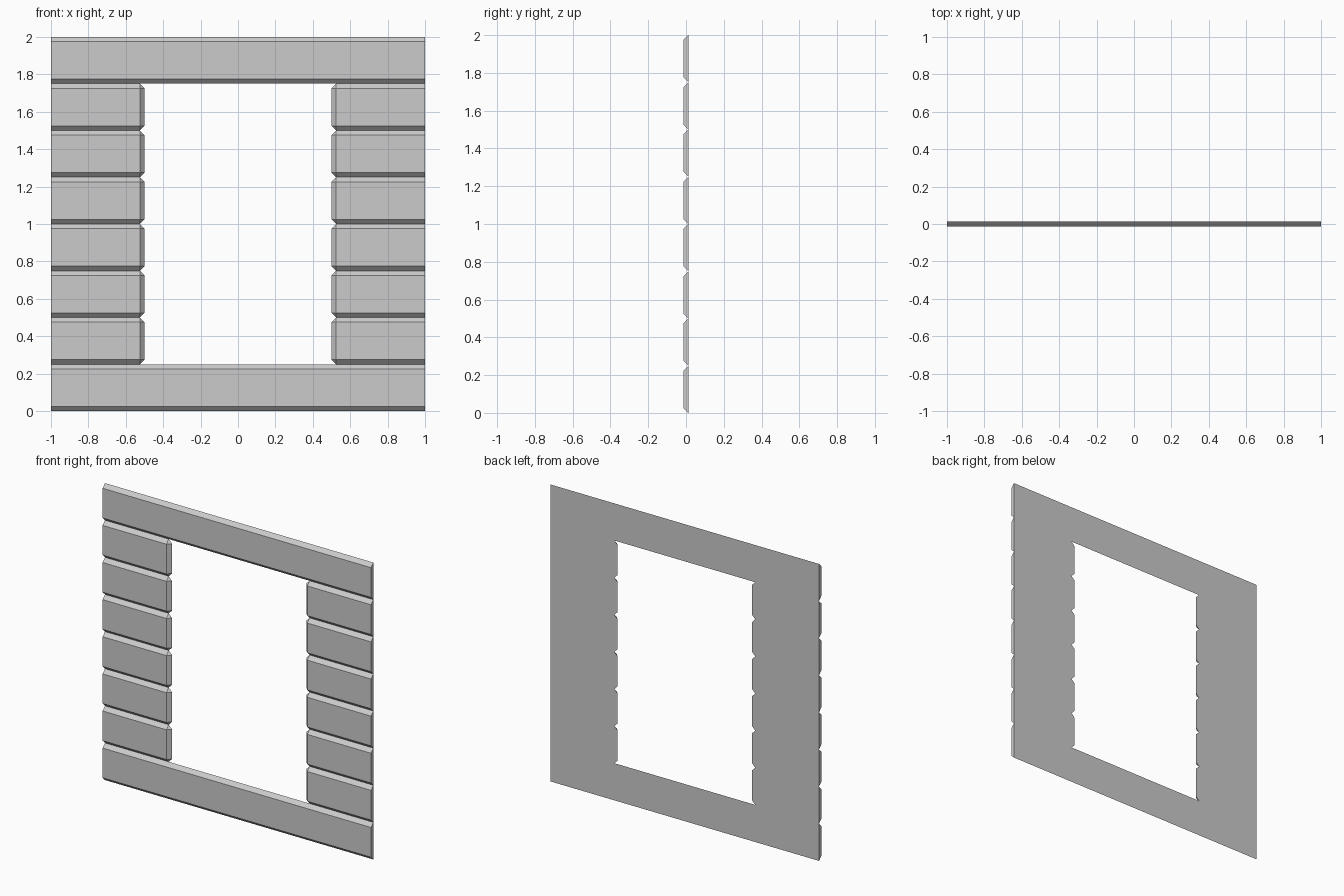
import bpy
import bmesh

if "Cube" in bpy.data.objects:
    bpy.data.objects.remove(bpy.data.objects["Cube"])

H = 0.25               # board height
B = 0.025              # bevel width, equal to the board thickness
FRONT, BACK = -0.0125, 0.0125


def board(name, z, front, back):
    """Convex board hulled from front and back (x, z) outlines."""
    bm = bmesh.new()
    for y, outline in ((FRONT, front), (BACK, back)):
        for x, h in outline:
            bm.verts.new((x, y, z + h))
    bmesh.ops.convex_hull(bm, input=bm.verts[:])
    bmesh.ops.dissolve_limit(bm, angle_limit=0.01, verts=bm.verts[:], edges=bm.edges[:])
    bmesh.ops.recalc_face_normals(bm, faces=bm.faces[:])
    mesh = bpy.data.meshes.new(name)
    bm.to_mesh(mesh)
    bm.free()
    obj = bpy.data.objects.new(name, mesh)
    bpy.context.collection.objects.link(obj)
    return obj


# Full-width boards below and above the opening
for name, z in (("bottom_board", 0), ("top_board", 2 - H)):
    board(name, z,
          [(-1, B), (1, B), (1, H - B), (-1, H - B)],
          [(-1, 0), (1, 0), (1, H), (-1, H)])

# Short boards beside the opening, bevelled on the inner end with clipped corners
IN = 0.5
for i in range(1, 7):
    side = board(f"side_boards_{i}", i * H,
                 [(1, B), (IN + B, B), (IN + B, H - B), (1, H - B)],
                 [(1, 0), (IN + B, 0), (IN, B), (IN, H - B), (IN + B, H), (1, H)])
    side.modifiers.new("mirror", 'MIRROR').use_axis = (True, False, False)
